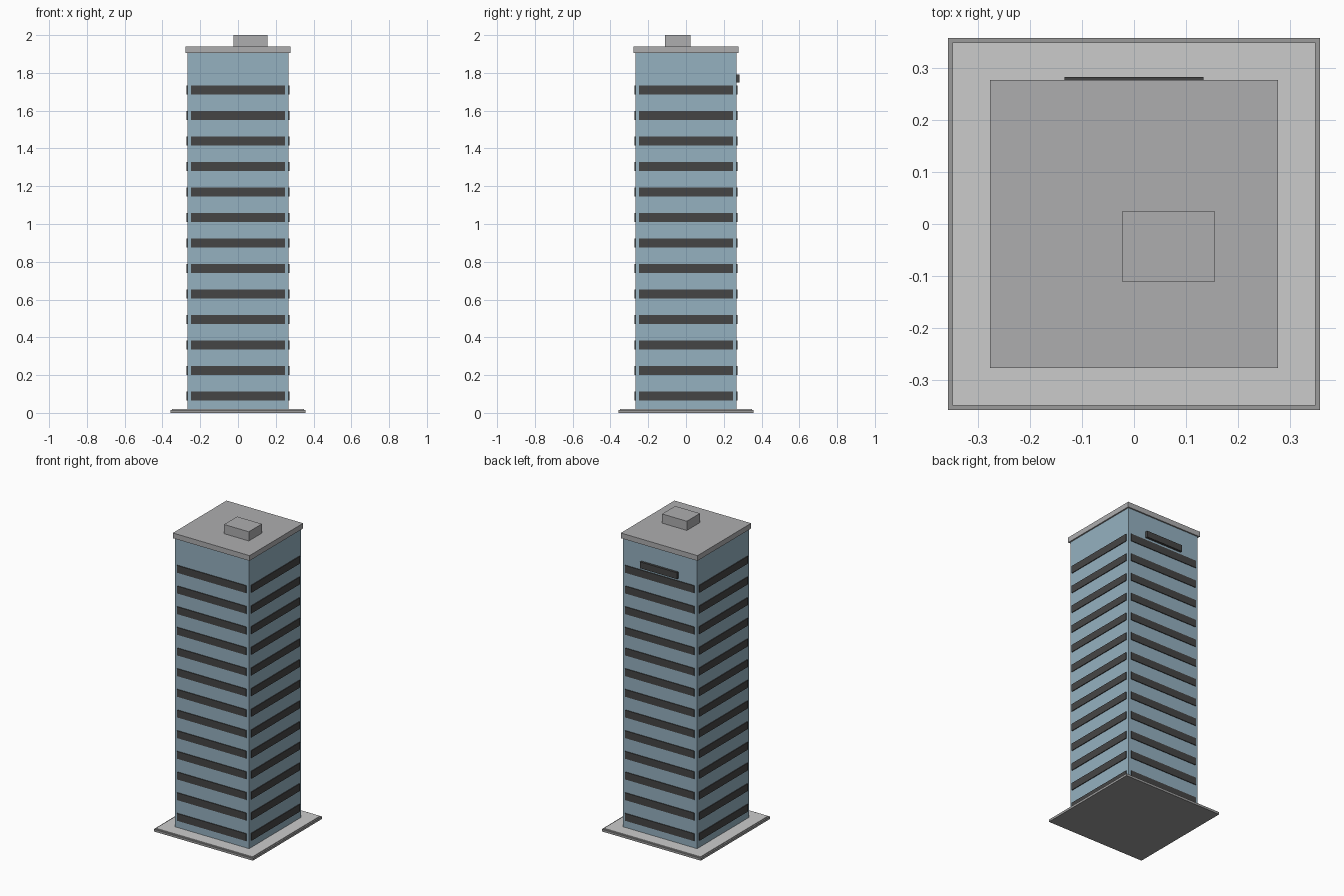
import bpy
import bmesh
from mathutils import Matrix

if "Cube" in bpy.data.objects:
    bpy.data.objects.remove(bpy.data.objects["Cube"])


def material(name, rgb):
    m = bpy.data.materials.new(name)
    m.diffuse_color = (*rgb, 1)
    m.use_nodes = True
    m.node_tree.nodes["Principled BSDF"].inputs["Base Color"].default_value = m.diffuse_color
    return m


GLASS = material("blue_facade", (0.30, 0.44, 0.53))
DARK = material("dark_glass", (0.06, 0.06, 0.06))
KERB = material("kerb_grey", (0.33, 0.33, 0.33))
ROOF = material("roof_grey", (0.42, 0.42, 0.43))
PAVING = material("paving_grey", (0.53, 0.53, 0.53))


def add_box(bm, lo, hi):
    size = [b - a for a, b in zip(lo, hi)]
    mid = [(a + b) / 2 for a, b in zip(lo, hi)]
    bmesh.ops.create_cube(bm, size=1, matrix=Matrix.Translation(mid) @ Matrix.Diagonal((*size, 1)))


def make_object(name, boxes, mat):
    bm = bmesh.new()
    for lo, hi in boxes:
        add_box(bm, lo, hi)
    mesh = bpy.data.meshes.new(name)
    bm.to_mesh(mesh)
    bm.free()
    mesh.materials.append(mat)
    obj = bpy.data.objects.new(name, mesh)
    bpy.context.collection.objects.link(obj)
    return obj


def slab(name, half, z0, z1, mat):
    return make_object(name, [((-half, -half, z0), (half, half, z1))], mat)


# Ground plinth: kerb with paving on top
slab("kerb", 0.358, 0, 0.015, KERB)
slab("paving", 0.349, 0.015, 0.02, PAVING)

# Tower shaft and overhanging roof slab
slab("tower", 0.268, 0.02, 1.906, GLASS)
slab("roof_slab", 0.277, 1.906, 1.94, ROOF)

# Window bands: one panel per side on each floor
W, IN, OUT, H = 0.25, 0.266, 0.273, 0.024
for floor in range(13):
    z = 0.09 + 0.135 * floor
    panels = []
    for s in (-1, 1):
        a, b = sorted((s * IN, s * OUT))
        panels.append(((-W, a, z - H), (W, b, z + H)))
        panels.append(((a, -W, z - H), (b, W, z + H)))
    make_object(f"window_band_{floor + 1}", panels, DARK)

# Rooftop plant room and blank panel high on the back
make_object("plant_room", [((-0.023, -0.111, 1.94), (0.156, 0.024, 2.0))], ROOF)
make_object("back_panel", [((-0.134, 0.266, 1.75), (0.134, 0.283, 1.792))], DARK)
